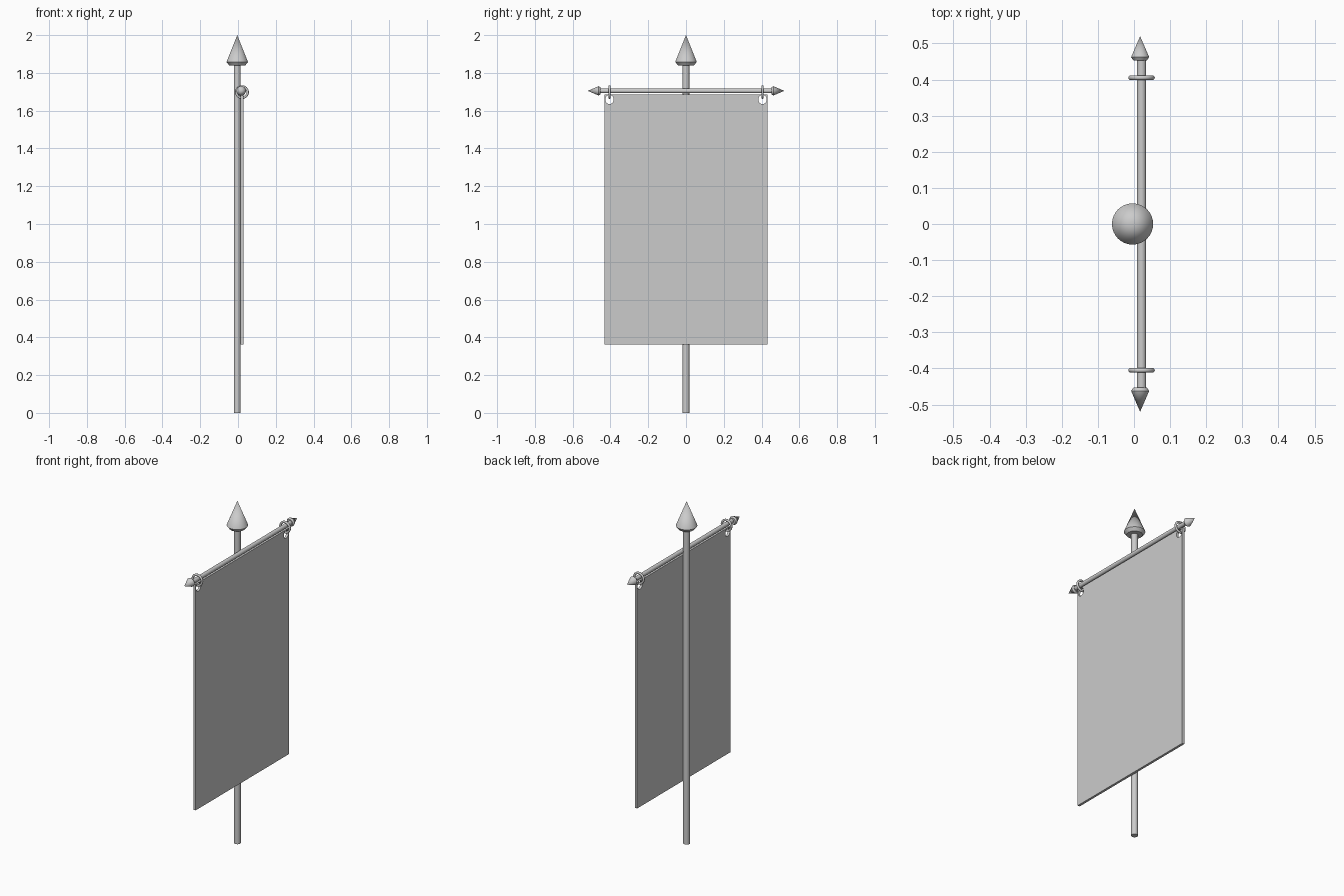
import bpy
import bmesh
import math
from mathutils import Matrix

if "Cube" in bpy.data.objects:
    bpy.data.objects.remove(bpy.data.objects["Cube"], do_unlink=True)

grey = bpy.data.materials.new("plain grey")
grey.use_nodes = True
grey.diffuse_color = (0.6, 0.6, 0.6, 1)
grey.node_tree.nodes["Principled BSDF"].inputs["Base Color"].default_value = (0.6, 0.6, 0.6, 1)

POLE_X, ROD_X, ROD_Z, RING_Y = -0.004, 0.021, 1.705, 0.405


def finish(obj, name):
    obj.name = name
    obj.data.materials.clear()
    obj.data.materials.append(grey)
    bpy.ops.object.select_all(action="DESELECT")
    obj.select_set(True)
    bpy.context.view_layer.objects.active = obj
    bpy.ops.object.shade_smooth_by_angle(angle=math.radians(35))


def lathe(name, profile, matrix, sides=32):
    """Spin (radius, height) points about local z."""
    bm = bmesh.new()
    verts = [bm.verts.new((r, 0, h)) for r, h in profile]
    edges = [bm.edges.new(pair) for pair in zip(verts, verts[1:])]
    bmesh.ops.spin(bm, geom=verts + edges, cent=(0, 0, 0), axis=(0, 0, 1),
                   angle=math.tau, steps=sides)
    bmesh.ops.remove_doubles(bm, verts=bm.verts, dist=1e-5)
    bmesh.ops.recalc_face_normals(bm, faces=bm.faces)
    mesh = bpy.data.meshes.new(name)
    bm.to_mesh(mesh)
    bm.free()
    obj = bpy.data.objects.new(name, mesh)
    bpy.context.collection.objects.link(obj)
    obj.matrix_world = matrix
    finish(obj, name)


def rod_profile(radius, start, end):
    return [(0, start), (radius, start), (radius, end), (0, end)]


def spearhead(radius, length, lip):
    return [(0, 0), (radius * 0.75, 0), (radius, lip), (0, length)]


# Upright pole and its spearhead
base = Matrix.Translation((POLE_X, 0, 0))
lathe("pole", rod_profile(0.018, 0, 1.85), base)
lathe("pole_finial", spearhead(0.057, 0.16, 0.018),
      base @ Matrix.Translation((0, 0, 1.84)))

# Crossbar
along_y = Matrix.Translation((ROD_X, 0, ROD_Z)) @ Matrix.Rotation(-math.pi / 2, 4, "X")
lathe("crossbar", rod_profile(0.0125, -0.46, 0.46), along_y)

# Crossbar tips and hanging rings, one pair per side
for side, label in ((-1, "front"), (1, "back")):
    turn = Matrix.Rotation(-side * math.pi / 2, 4, "X")
    lathe("crossbar_tip_" + label, spearhead(0.025, 0.067, 0.009),
          Matrix.Translation((ROD_X - 0.004, side * 0.453, ROD_Z)) @ turn)
    bpy.ops.mesh.primitive_torus_add(
        major_radius=0.03, minor_radius=0.0065, major_segments=32, minor_segments=12,
        location=(ROD_X, side * RING_Y, ROD_Z - 0.007), rotation=(math.pi / 2, 0, 0))
    finish(bpy.context.object, "hanging_ring_" + label)

# Cloth: a filled outline with a round eyelet in each top corner
cloth = bpy.data.curves.new("banner_cloth", "CURVE")
cloth.dimensions = "2D"
cloth.fill_mode = "BOTH"
cloth.extrude = 0.007


def outline(points):
    spline = cloth.splines.new("POLY")
    spline.points.add(len(points) - 1)
    for point, (x, y) in zip(spline.points, points):
        point.co = (x, y, 0, 1)
    spline.use_cyclic_u = True


outline([(-0.431, 0.363), (0.431, 0.363), (0.431, 1.685), (-0.431, 1.685)])
for side in (-1, 1):
    angles = [math.tau * i / 20 for i in range(20)]
    outline([(side * RING_Y + 0.022 * math.cos(a), 1.659 + 0.024 * math.sin(a))
             for a in angles])

banner = bpy.data.objects.new("banner_cloth", cloth)
bpy.context.collection.objects.link(banner)
# Local x runs along world y, local y runs up
banner.matrix_world = Matrix(((0, 0, 1, ROD_X), (1, 0, 0, 0), (0, 1, 0, 0), (0, 0, 0, 1)))
bpy.ops.object.select_all(action="DESELECT")
banner.select_set(True)
bpy.context.view_layer.objects.active = banner
bpy.ops.object.convert(target="MESH")
banner = bpy.context.object
bm = bmesh.new()
bm.from_mesh(banner.data)
bmesh.ops.remove_doubles(bm, verts=bm.verts, dist=1e-5)
bmesh.ops.recalc_face_normals(bm, faces=bm.faces)
bm.to_mesh(banner.data)
bm.free()
finish(banner, "banner_cloth")
